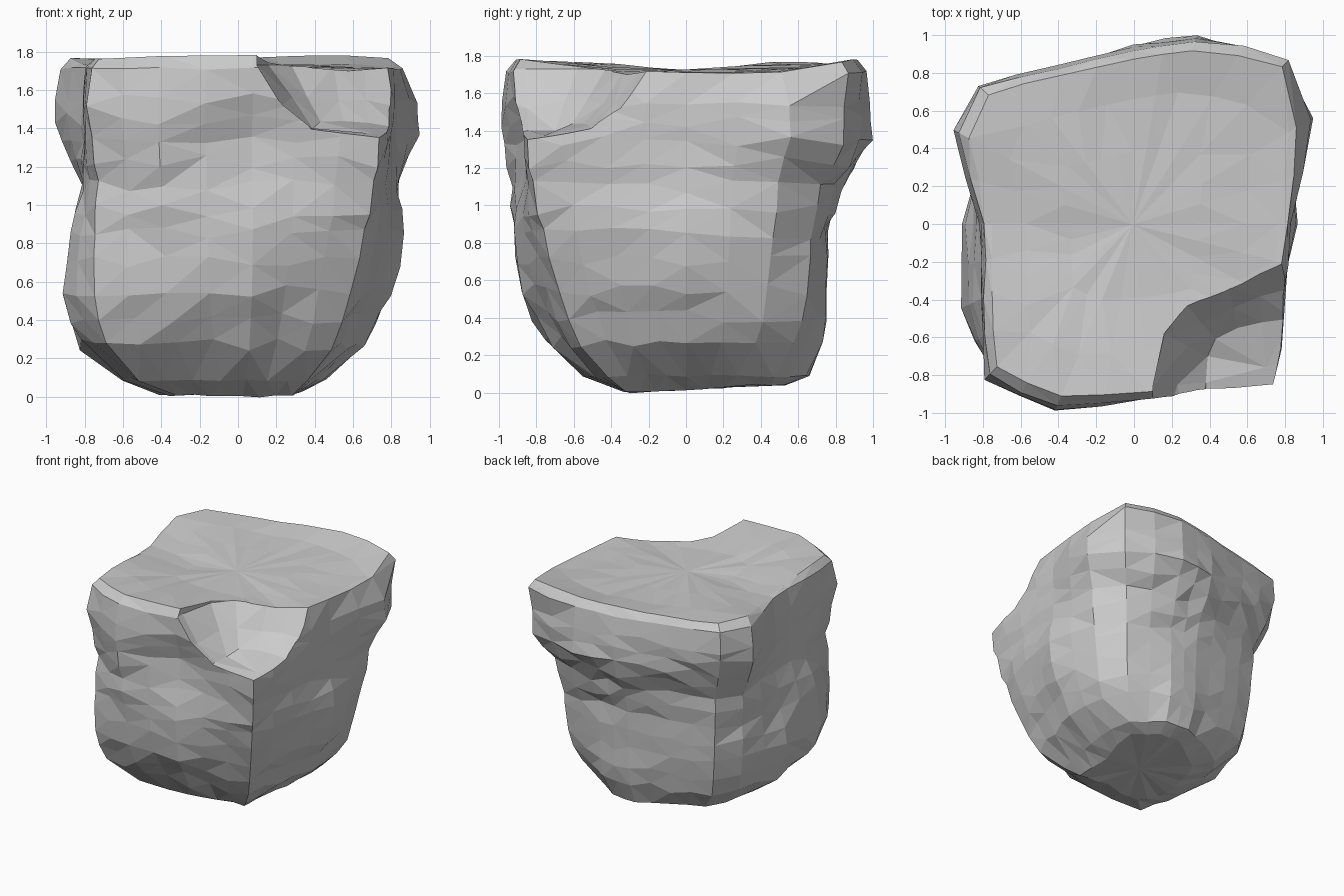
import bpy, bmesh, math, random
from mathutils import Vector

if "Cube" in bpy.data.objects:
    bpy.data.objects.remove(bpy.data.objects["Cube"])

random.seed(4)

# Horizontal slices of the rock: height, then radius at each of these angles
ANGLES = [0, 30, 47, 72, 90, 138, 153, 180, 206, 226, 247, 275, 311]
SLICES = [
    (0.02, [.28, .40, .52, .56, .54, .46, .42, .42, .44, .46, .36, .28, .44]),
    (0.09, [.44, .54, .65, .68, .67, .64, .63, .62, .66, .76, .60, .52, .56]),
    (0.27, [.66, .74, .81, .77, .73, .83, .83, .83, .91, 1.0, .82, .71, .75]),
    (0.55, [.81, .87, .90, .79, .75, .91, .90, .91, 1.02, 1.10, .95, .88, .91]),
    (0.85, [.87, .93, .94, .79, .76, .93, .89, .86, .98, 1.09, 1.01, .92, 1.03]),
    (1.10, [.83, .98, 1.01, .88, .82, .95, .92, .81, .91, 1.06, 1.02, .88, 1.10]),
    (1.35, [.82, 1.11, 1.18, 1.05, .95, 1.05, 1.06, .80, .89, 1.12, 1.06, .84, 1.16]),
    (1.55, [.83, 1.10, 1.18, 1.04, .93, 1.12, 1.10, .80, .90, 1.15, 1.09, .93, 1.14]),
    (1.71, [.81, 1.00, 1.24, 1.02, .92, 1.10, 1.05, .79, .88, 1.12, 1.05, .94, 1.10]),
]


def top_height(x, y):
    return 1.72 + 0.07 * y * y - 0.015 * x + 0.012 * math.sin(7 * y + 2 * x)


def outline(radii):
    """Slightly rounded outline through the polar points, evenly divided."""
    pts = [Vector((r * math.cos(math.radians(a)), r * math.sin(math.radians(a))))
           for a, r in zip(ANGLES, radii)]
    out = []
    for i, p in enumerate(pts):
        j = (i + 1) % len(pts)
        steps = max(1, round(((ANGLES[j] - ANGLES[i]) % 360) / 12))
        out += [p.lerp(pts[j], k / steps) for k in range(steps)]
    n = len(out)
    return [out[i] * .84 + (out[i - 1] + out[(i + 1) % n]) * .08 for i in range(n)]


def jitter(amount):
    return random.uniform(-amount, amount)


def loft(name, rings):
    """Skin a stack of equal-count rings into a closed faceted solid."""
    bm = bmesh.new()
    rows = [[bm.verts.new(p) for p in ring] for ring in rings]
    n = len(rows[0])
    for low, high in zip(rows, rows[1:]):
        for i in range(n):
            j = (i + 1) % n
            bm.faces.new((low[i], low[j], high[j], high[i]))
    for row in (rows[0], rows[-1]):
        c = sum((v.co for v in row), Vector()) / n
        centre = bm.verts.new(c)
        for i in range(n):
            bm.faces.new((row[i], row[(i + 1) % n], centre))
    bmesh.ops.triangulate(bm, faces=bm.faces[:], quad_method='SHORT_EDGE')
    bmesh.ops.recalc_face_normals(bm, faces=bm.faces[:])
    mesh = bpy.data.meshes.new(name)
    bm.to_mesh(mesh)
    bm.free()
    obj = bpy.data.objects.new(name, mesh)
    bpy.context.collection.objects.link(obj)
    return obj


# Rock sides, with in-between rings on the craggier upper half
levels = []
for (z0, r0), (z1, r1) in zip(SLICES, SLICES[1:]):
    levels.append((z0, r0))
    if 0.2 < z0 < 1.5:
        levels.append(((z0 + z1) / 2, [(a + b) / 2 + .006 for a, b in zip(r0, r1)]))
levels.append(SLICES[-1])

rings = []
for z, radii in levels:
    ring = []
    for p in outline(radii):
        s = 1 + jitter(0.01)
        dz = jitter(0.035) if 0.2 < z < 1.6 else jitter(0.01)
        if z < 0.05:
            dz += 0.05 * p.y      # underside rises a little towards the back
        ring.append(Vector((p.x * s, p.y * s, z + dz)))
    rings.append(ring)

# Gently rippled top plateau
for scale in (0.95, 0.72, 0.42):
    ring = []
    for p in outline(SLICES[-1][1]):
        x, y = p.x * scale, p.y * scale
        ring.append(Vector((x, y, top_height(x, y) + jitter(0.008))))
    rings.append(ring)
rock = loft("rock", rings)

# Broken-off notch at the front right top corner
rim = [(.09, -1.3), (.10, -.86), (.16, -.58), (.28, -.43), (.50, -.33),
       (.66, -.25), (.84, -.18), (1.3, -.18), (1.3, -1.3)]
floor = [(.40, -1.3), (.38, -.84), (.39, -.70), (.43, -.61), (.55, -.55),
         (.68, -.52), (.84, -.50), (1.3, -.50), (1.3, -1.3)]


def floor_height(x, y):
    return 1.43 - 0.12 * (x - .4) + 0.18 * (y + .6)


middle = []
for (ax, ay), (bx, by) in zip(rim, floor):
    t = 0.55 + jitter(0.12)
    middle.append(Vector((ax + (bx - ax) * t, ay + (by - ay) * t, 1.54 + jitter(0.03))))
cutter = loft("notch_cutter", [
    [Vector((x, y, floor_height(x, y) + jitter(0.02))) for x, y in floor],
    middle,
    [Vector((x, y, 1.73)) for x, y in rim],
    [Vector((x, y, 2.1)) for x, y in rim],
])
cutter.hide_render = True
cutter.hide_set(True)

cut = rock.modifiers.new("notch", 'BOOLEAN')
cut.operation = 'DIFFERENCE'
cut.solver = 'EXACT'
cut.object = cutter
